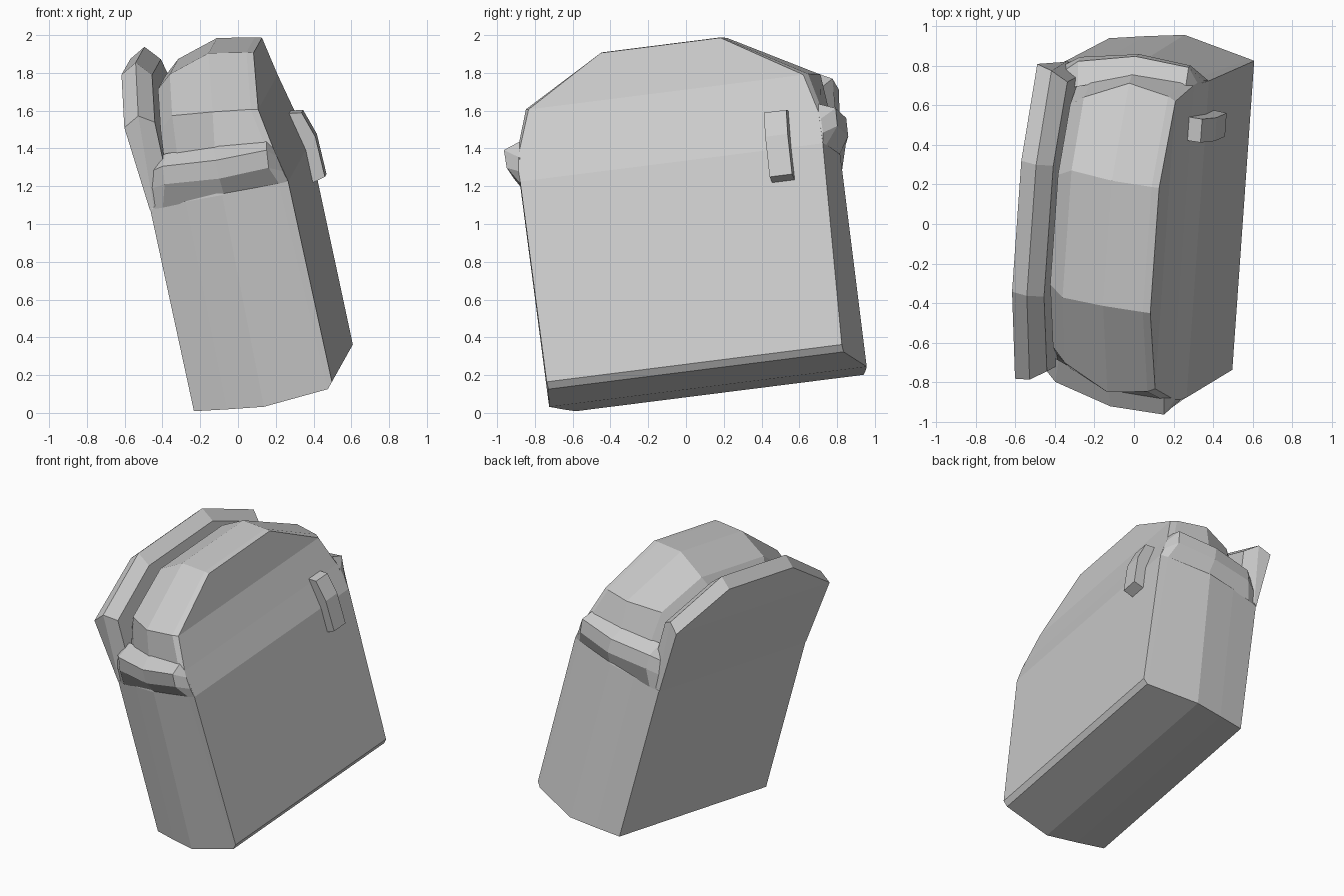
import bpy, bmesh
from mathutils import Matrix, Vector

cube = bpy.data.objects.get("Cube")
if cube:
    bpy.data.objects.remove(cube, do_unlink=True)

# One warm-less grey for the whole bag
grey = bpy.data.materials.new("plain grey")
grey.use_nodes = True
grey.diffuse_color = (0.6, 0.6, 0.6, 1)
grey.node_tree.nodes["Principled BSDF"].inputs["Base Color"].default_value = grey.diffuse_color

# Leaning frame of the bag: width, height and depth directions
WIDTH = Vector((.07, .989, .125))
HEIGHT = Vector((-.21, -.11, .97))
DEPTH = Vector((.967, -.175, .19))
ORIGIN = Vector((0, .02, 1))


def place(w, h, t):
    return ORIGIN + WIDTH * w + HEIGHT * h + DEPTH * t


def finish(name, bm):
    bmesh.ops.recalc_face_normals(bm, faces=bm.faces)
    mesh = bpy.data.meshes.new(name)
    bm.to_mesh(mesh)
    bm.free()
    mesh.materials.append(grey)
    obj = bpy.data.objects.new(name, mesh)
    bpy.context.collection.objects.link(obj)
    return obj


def symmetric_loft(name, rings):
    """Loft half outlines (width, height, depth), mirrored across the width."""
    bm = bmesh.new()
    loops = []
    for ring in rings:
        right = [bm.verts.new(place(w, h, t)) for w, h, t in ring]
        left = [bm.verts.new(place(-w, h, t)) for w, h, t in ring]
        loops.append(right + left[::-1])
    count = len(loops[0])
    for a, b in zip(loops, loops[1:]):
        for i in range(count):
            j = (i + 1) % count
            bm.faces.new((a[i], a[j], b[j], b[i]))
    for cap in (loops[0], loops[-1]):
        for i in range(count // 2 - 1):
            bm.faces.new((cap[i], cap[i + 1], cap[-2 - i], cap[-1 - i]))
    return finish(name, bm)


def loft(name, rings):
    """Loft closed sections with solid ends."""
    bm = bmesh.new()
    loops = [[bm.verts.new(place(*p)) for p in ring] for ring in rings]
    count = len(loops[0])
    for a, b in zip(loops, loops[1:]):
        for i in range(count):
            j = (i + 1) % count
            bm.faces.new((a[i], a[j], b[j], b[i]))
    bm.faces.new(loops[0])
    bm.faces.new(loops[-1])
    return finish(name, bm)


# Main bag: front panel, bulging sides, domed top and sunken rear groove
symmetric_loft("bag_body", [
    [(.79, -.836, .39), (.81, .26, .39), (.8, .44, .35), (.735, .66, .307), (.32, .915, .307)],
    [(.79, -.87, .36), (.82, .26, .34), (.81, .47, .31), (.755, .67, .27), (.32, .925, .27)],
    [(.85, -.89, .01), (.84, .26, .03), (.81, .5, .04), (.79, .7, .07), (.32, .96, .07)],
    [(.81, -.87, -.19), (.81, .26, -.17), (.73, .51, -.17), (.68, .71, -.157), (.325, .89, -.157)],
    [(.77, -.85, -.37), (.77, .25, -.37), (.68, .48, -.25), (.62, .64, -.24), (.28, .82, -.24)],
])

# Padded back rim standing up behind the dome
symmetric_loft("back_pad", [
    [(.77, .25, -.373), (.805, .71, -.41), (.335, .938, -.41)],
    [(.78, .26, -.35), (.79, .755, -.325), (.335, .987, -.322)],
    [(.74, .3, -.25), (.74, .7, -.25), (.335, .905, -.25)],
])

# Overhanging ledges at both ends of the dome
for side, name in ((-1, "front_ledge"), (1, "rear_ledge")):
    sections = [
        [(.81, .26, .388), (.815, .32, .375), (.81, .4, .36), (.8, .445, .35)],
        [(.82, .26, .34), (.885, .36, .31), (.888, .455, .32), (.8, .49, .32)],
        [(.835, .26, .04), (.895, .355, .04), (.895, .455, .04), (.8, .52, .04)],
        [(.79, .25, -.3), (.83, .375, -.26), (.82, .47, -.25), (.7, .52, -.23)],
        [(.77, .25, -.36), (.775, .36, -.34), (.76, .45, -.32), (.68, .5, -.3)],
    ]
    loft(name, [[(side * w, h, t) for w, h, t in s] for s in sections])

# Zip pull on the outer panel
tab = [(.47, .34), (.46, .41), (.32, .455), (.1, .46), (.08, .38)]
loft("zip_pull", [[(w, h, t) for h, t in tab] for w in (.52, .64)])
